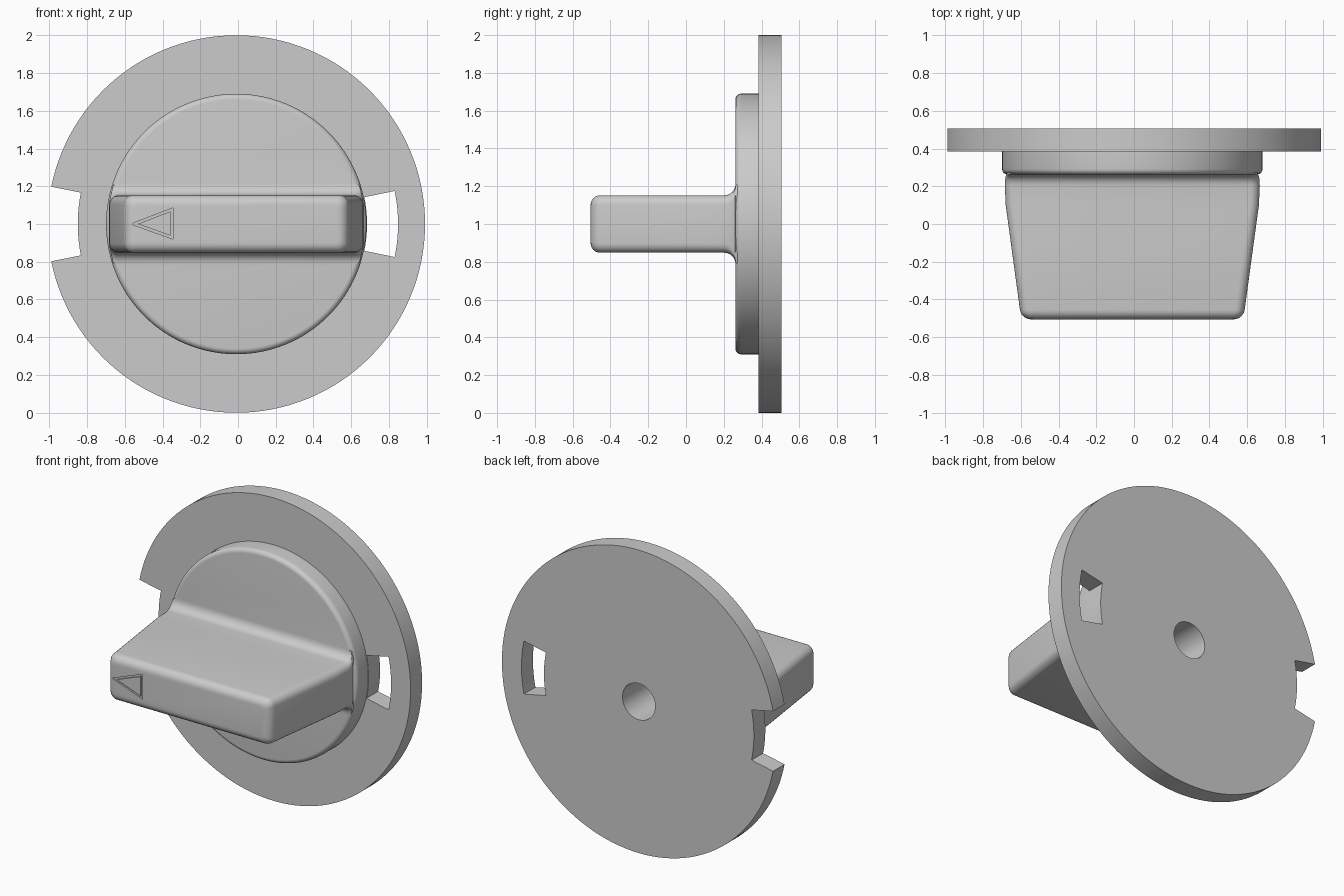
import bpy, bmesh
from math import sin, cos, pi, radians, hypot

if "Cube" in bpy.data.objects:
    bpy.data.objects.remove(bpy.data.objects["Cube"])

CX, CZ = -0.009, 1.0          # axis of the dial
BACK, FACE, BOSS, TIP = 0.505, 0.385, 0.262, -0.505


def loft(name, rings, cyclic=False):
    """Bridge equal-sized rings of points; cap the ends unless cyclic."""
    bm = bmesh.new()
    vs = [[bm.verts.new(p) for p in ring] for ring in rings]
    n = len(rings[0])
    pairs = list(zip(vs, vs[1:])) + ([(vs[-1], vs[0])] if cyclic else [])
    for a, b in pairs:
        for i in range(n):
            j = (i + 1) % n
            bm.faces.new((a[i], a[j], b[j], b[i]))
    if not cyclic:
        bm.faces.new(vs[0])
        bm.faces.new(vs[-1])
    bmesh.ops.recalc_face_normals(bm, faces=bm.faces)
    me = bpy.data.meshes.new(name)
    bm.to_mesh(me)
    bm.free()
    ob = bpy.data.objects.new(name, me)
    bpy.context.collection.objects.link(ob)
    return ob


def circle(r, y, n=128):
    return [(CX + r * cos(2 * pi * i / n), y, CZ + r * sin(2 * pi * i / n)) for i in range(n)]


def sector(name, mid, half, r0, r1):
    """Wedge-shaped cutter through the flange."""
    angs = [radians(mid - half + 2 * half * i / 12) for i in range(13)]
    pts = [(r1, a) for a in angs] + [(r0, a) for a in reversed(angs)]
    return loft(name, [[(CX + r * cos(a), y, CZ + r * sin(a)) for r, a in pts]
                       for y in (FACE - 0.03, BACK + 0.05)])


def combine(target, other, op):
    mod = target.modifiers.new(op, 'BOOLEAN')
    mod.operation, mod.solver, mod.object = op, 'EXACT', other
    bpy.context.view_layer.objects.active = target
    bpy.ops.object.modifier_apply(modifier=mod.name)
    bpy.data.objects.remove(other)


def handle_ring(y, inset=0.0, flare=0.0):
    """Rounded rectangle section of the grip, kept inside the boss."""
    hx = min(0.596 + 0.136 * (y + 0.45), 0.676) - inset
    hz = 0.152 - inset + flare
    c = 0.05 - inset * 0.6
    pts = []
    for k, (sx, sz) in enumerate(((1, 1), (-1, 1), (-1, -1), (1, -1))):
        for i in range(7):
            a = pi / 2 * (k + i / 6)
            x, z = sx * (hx - c) + c * cos(a), sz * (hz - c) + c * sin(a)
            s = min(1, 0.683 / hypot(x, z))
            pts.append((CX + x * s, y, CZ + z * s))
    return pts


# flange and raised boss, turned as one profile
e = 0.03
profile = [(1, BACK), (1, FACE), (0.69, FACE)]
profile += [(0.69 - e + e * cos(t), BOSS + e - e * sin(t)) for t in [pi / 2 * i / 6 for i in range(7)]]
dial = loft("dial_knob", [circle(r, y) for r, y in profile])

# grip: rounded tip, tapered body, fillet into the boss
R, F = 0.05, 0.06
steps = [pi / 2 * i / 6 for i in range(7)]
rings = [handle_ring(TIP + R - R * cos(t), R - R * sin(t)) for t in steps]
rings += [handle_ring(y) for y in (-0.1, 0.1)]
rings += [handle_ring(BOSS - F + F * sin(t), 0, F - F * cos(t)) for t in steps]
rings.append(handle_ring(BOSS + 0.04, 0, F))
combine(dial, loft("grip", rings), 'UNION')

# open notch on the left, closed slot on the right
combine(dial, sector("notch_cutter", 180, 11.4, 0.84, 1.1), 'DIFFERENCE')
combine(dial, sector("slot_cutter", 0, 11.8, 0.693, 0.857), 'DIFFERENCE')

# blind shaft hole in the back
combine(dial, loft("shaft_cutter", [circle(0.12, y, 48) for y in (BACK + 0.05, BACK - 0.6)]), 'DIFFERENCE')

# engraved pointer triangle outline on the grip
tri = [(-0.568, 1.0), (-0.345, 0.92), (-0.345, 1.085)]


def tri_ring(s, y):
    return [(-0.402 + (x + 0.402) * s, y, 1.002 + (z - 1.002) * s) for x, z in tri]


groove = loft("pointer_cutter", [tri_ring(1, TIP - 0.02), tri_ring(1, TIP + 0.01),
                                 tri_ring(0.78, TIP + 0.01), tri_ring(0.78, TIP - 0.02)], True)
combine(dial, groove, 'DIFFERENCE')

bpy.ops.object.select_all(action='DESELECT')
dial.select_set(True)
bpy.context.view_layer.objects.active = dial
bpy.ops.object.shade_smooth_by_angle(angle=radians(30))
